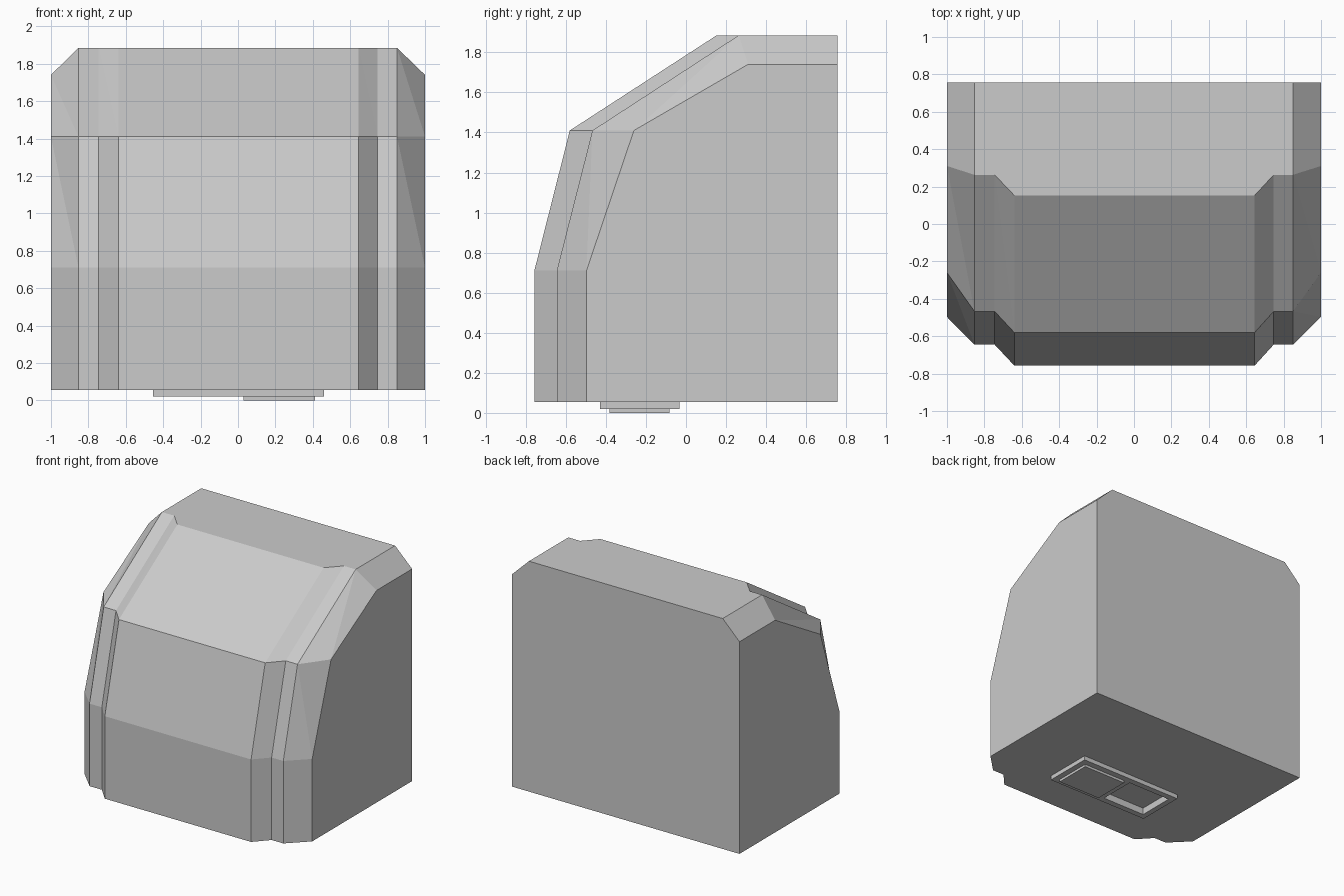
import bpy, bmesh

if "Cube" in bpy.data.objects:
    bpy.data.objects.remove(bpy.data.objects["Cube"])

Z0, Z1, Z2, Z3 = 0.055, 0.71, 1.41, 1.885
BACK = 0.757


def add_mesh(name, bm):
    bmesh.ops.recalc_face_normals(bm, faces=bm.faces)
    mesh = bpy.data.meshes.new(name)
    bm.to_mesh(mesh)
    bm.free()
    ob = bpy.data.objects.new(name, mesh)
    bpy.context.collection.objects.link(ob)
    return ob


def box(name, lo, hi):
    bm = bmesh.new()
    bmesh.ops.create_cube(bm, size=1)
    for v in bm.verts:
        v.co = [(a + b) / 2 + c * (b - a) for a, b, c in zip(lo, hi, v.co)]
    return add_mesh(name, bm)


def cut(target, cutter):
    mod = target.modifiers.new("recess", "BOOLEAN")
    mod.operation = "DIFFERENCE"
    mod.solver = "EXACT"
    mod.object = cutter
    bpy.context.view_layer.objects.active = target
    bpy.ops.object.modifier_apply(modifier=mod.name)


# Side profiles: front y at each level, plus the top height
def profile(y0, y2, y3, top):
    return [(y0, Z0), (y0, Z1), (y2, Z2), (y3, top), (BACK, top), (BACK, Z0)]


edge = profile(-0.497, -0.26, 0.31, 1.74)
step = profile(-0.645, -0.467, 0.263, Z3)
panel = profile(-0.757, -0.58, 0.153, Z3)
columns = [(-1, edge), (-0.853, step), (-0.745, step), (-0.64, panel),
           (0.645, panel), (0.747, step), (0.85, step), (1, edge)]

# Body: skin the profiles from left to right
bm = bmesh.new()
loops = [[bm.verts.new((x, y, z)) for y, z in p] for x, p in columns]
for a, b in zip(loops, loops[1:]):
    for j in range(6):
        k = (j + 1) % 6
        if j in (1, 2):  # sloping facets are split into triangles
            bm.faces.new((a[j], b[j], a[k]))
            bm.faces.new((b[j], b[k], a[k]))
        else:
            bm.faces.new((a[j], b[j], b[k], a[k]))
bm.faces.new(loops[0])
bm.faces.new(loops[-1])
body = add_mesh("body", bm)

# Underside plate with a raised pad and a recess
plate = box("base_plate", (-0.455, -0.43, 0.02), (0.46, -0.033, Z0))
box("raised_pad", (0.03, -0.382, 0), (0.413, -0.082, 0.02))
cutter = box("recess_cutter", (-0.41, -0.382, -0.1), (-0.025, -0.082, 0.075))
cut(body, cutter)
cut(plate, cutter)
bpy.data.objects.remove(cutter)
